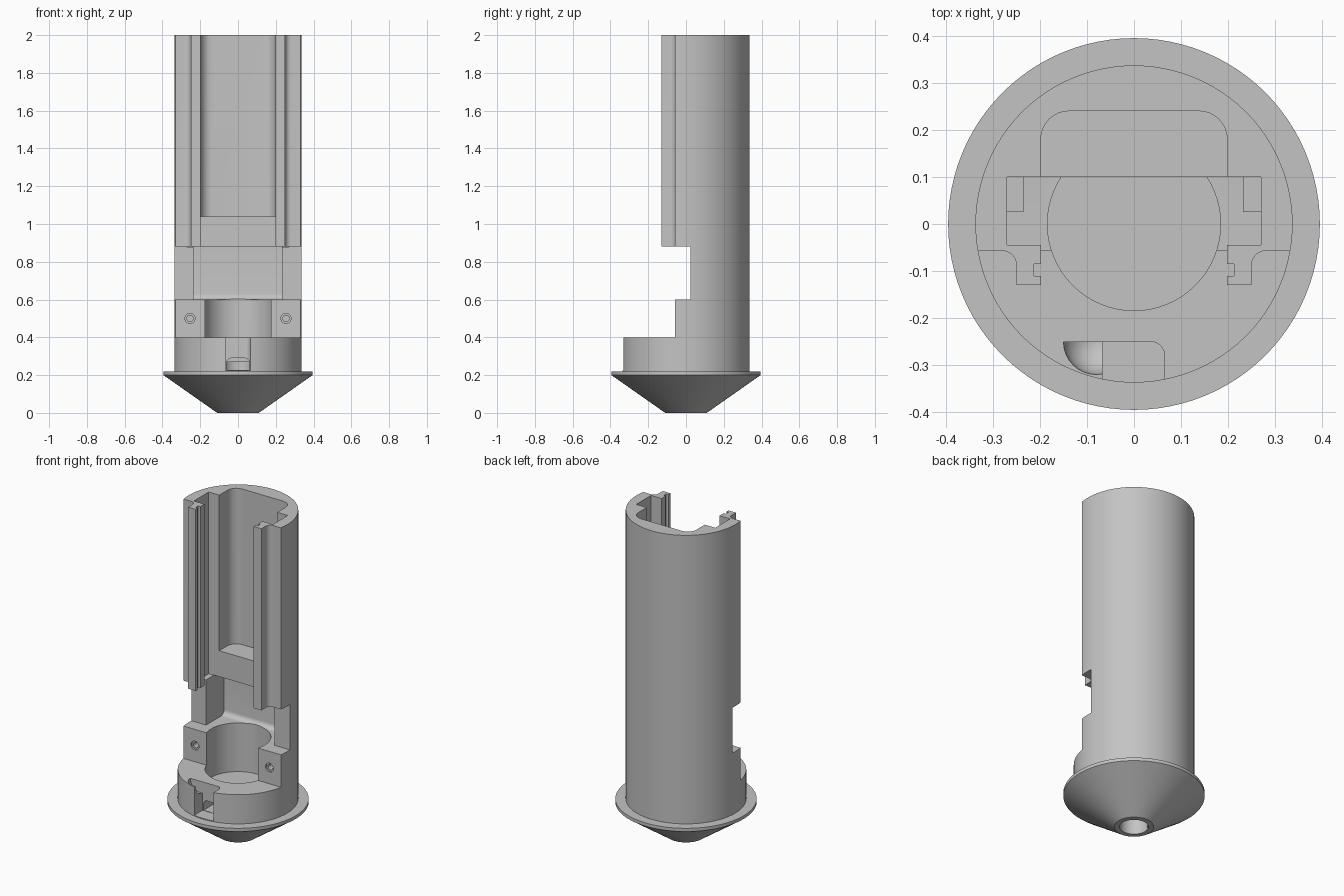
import bpy, bmesh, math
from mathutils import Matrix

if "Cube" in bpy.data.objects:
    bpy.data.objects.remove(bpy.data.objects["Cube"])

grey = bpy.data.materials.new("plain grey")
grey.use_nodes = True
grey.diffuse_color = (0.55, 0.55, 0.55, 1)
grey.node_tree.nodes["Principled BSDF"].inputs["Base Color"].default_value = grey.diffuse_color


def finish(bm, name):
    bmesh.ops.recalc_face_normals(bm, faces=bm.faces)
    mesh = bpy.data.meshes.new(name)
    bm.to_mesh(mesh)
    bm.free()
    obj = bpy.data.objects.new(name, mesh)
    mesh.materials.append(grey)
    bpy.context.collection.objects.link(obj)
    return obj


def lathe(name, profile, steps=96):
    """Turn a closed (radius, z) profile that starts and ends on the axis."""
    bm = bmesh.new()
    verts = [bm.verts.new((r, 0, z)) for r, z in profile]
    edges = [bm.edges.new(pair) for pair in zip(verts, verts[1:])]
    bmesh.ops.spin(bm, geom=verts + edges, cent=(0, 0, 0), axis=(0, 0, 1),
                   angle=math.tau, steps=steps)
    bmesh.ops.remove_doubles(bm, verts=bm.verts, dist=1e-5)
    return finish(bm, name)


def prism(name, points, start, end, axis="z"):
    """Extrude a 2D outline along an axis; the outline uses the other two axes."""
    place = {"z": lambda a, b, c: (a, b, c),
             "y": lambda a, b, c: (a, c, b),
             "x": lambda a, b, c: (c, a, b)}[axis]
    bm = bmesh.new()
    low = [bm.verts.new(place(a, b, start)) for a, b in points]
    high = [bm.verts.new(place(a, b, end)) for a, b in points]
    bm.faces.new(low)
    bm.faces.new(high)
    for i in range(len(points)):
        j = (i + 1) % len(points)
        bm.faces.new((low[i], low[j], high[j], high[i]))
    return finish(bm, name)


def arc(cx, cy, r, a0, a1, n=8):
    angles = [math.radians(a0 + (a1 - a0) * i / n) for i in range(n + 1)]
    return [(cx + r * math.cos(a), cy + r * math.sin(a)) for a in angles]


def rect(x0, x1, y0, y1):
    return [(x0, y0), (x1, y0), (x1, y1), (x0, y1)]


def circle(cx, cy, r, n=32):
    return arc(cx, cy, r, 0, 360, n)[:-1]


def mirrored(half):
    return half + [(-x, y) for x, y in reversed(half)]


def cut(target, cutter):
    cutter.hide_render = True
    mod = target.modifiers.new("cut", "BOOLEAN")
    mod.operation, mod.solver, mod.object = "DIFFERENCE", "EXACT", cutter
    bpy.context.view_layer.objects.active = target
    bpy.ops.object.modifier_apply(modifier=mod.name)
    bpy.data.objects.remove(cutter)


# Round housing with flange and conical nose
body = lathe("housing", [(0, 0), (0.11, 0), (0.395, 0.2), (0.395, 0.22),
                         (0.337, 0.22), (0.337, 2), (0, 2)])

# Stepped front openings
cut(body, prism("lower_step", rect(-1, 1, -1, -0.057), 0.4, 0.65))
cut(body, prism("middle_step", rect(-1, 1, -1, 0.025), 0.6, 0.88))

# Upper channel, leaving two grooved rails
half = ([(-0.6, -0.6), (-0.6, -0.057)] + arc(-0.28, -0.087, 0.03, 90, 0, 6) +
        [(-0.25, -0.13), (-0.198, -0.13), (-0.198, -0.11), (-0.212, -0.11),
         (-0.212, -0.085), (-0.198, -0.085), (-0.198, -0.045),
         (-0.27, -0.045), (-0.27, 0.1)])
cut(body, prism("rail_channel", mirrored(half), 0.879, 2.1))

# Rounded rear recess above the cross block
half = [(-0.198, 0.05)] + arc(-0.138, 0.18, 0.06, 180, 90)
cut(body, prism("rear_recess", mirrored(half), 1.04, 2.1))

# Middle chamber with a filleted floor
chamber = [(-0.6, 0.6)] + arc(0.17, 0.63, 0.03, -90, 0, 6) + [(0.2, 0.88), (-0.6, 0.88)]
cut(body, prism("middle_chamber", chamber, -0.235, 0.232, "x"))

# Round bore
cut(body, prism("bore", circle(0, 0, 0.184, 64), 0.3, 0.7))

# Cable slot in the collar, with a curved side pocket
slot = [(-0.067, -0.5), (0.065, -0.5)] + arc(0.035, -0.28, 0.03, 0, 90, 6) + [(-0.067, -0.25)]
cut(body, prism("cable_slot", slot, 0.225, 0.5))
bm = bmesh.new()
bmesh.ops.create_uvsphere(bm, u_segments=32, v_segments=16, radius=0.07,
                          matrix=Matrix.Translation((-0.08, -0.25, 0.4)))
sliced = bmesh.ops.bisect_plane(bm, geom=bm.verts[:] + bm.edges[:] + bm.faces[:],
                                plane_co=(0, -0.2503, 0), plane_no=(0, 1, 0),
                                clear_outer=True)
rim = [e for e in sliced["geom_cut"] if isinstance(e, bmesh.types.BMEdge)]
bmesh.ops.holes_fill(bm, edges=rim)
cut(body, finish(bm, "side_pocket"))

# Cable tunnel running inward to the nose hole
half = [(-0.06, 0.227)] + arc(-0.035, 0.265, 0.025, 180, 90, 6)
cut(body, prism("cable_tunnel", mirrored(half), -0.3, 0.0, "y"))
cut(body, prism("nose_hole", circle(0, 0, 0.08, 48), -0.1, 0.27))

# Screw holes with a shallow counterbore
for x in (-0.254, 0.254):
    cut(body, prism("screw_counterbore", circle(x, 0.5, 0.027, 24), -0.2, -0.047, "y"))
    cut(body, prism("screw_hole", circle(x, 0.5, 0.017, 24), -0.2, 0.04, "y"))

bpy.ops.object.select_all(action="DESELECT")
body.select_set(True)
bpy.context.view_layer.objects.active = body
bpy.ops.object.shade_smooth_by_angle(angle=math.radians(30))
